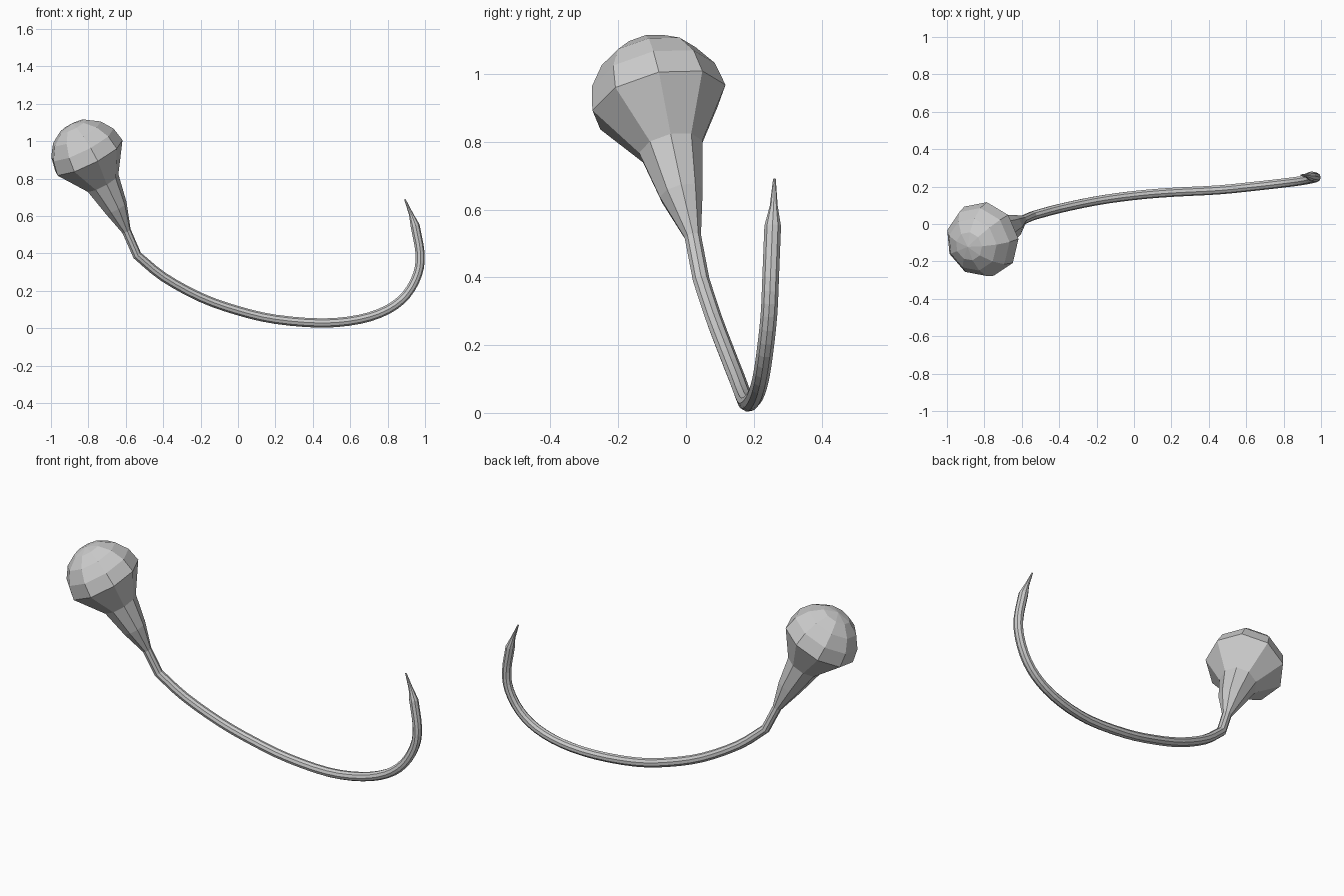
import bpy, bmesh, math
from mathutils import Vector

if "Cube" in bpy.data.objects:
    bpy.data.objects.remove(bpy.data.objects["Cube"])

SIDES = 9
CENTRE = Vector((-0.80, -0.08, 0.915))
AXIS = Vector((-0.437, -0.208, 0.875)).normalized()
R = 0.204

# neck stations below the head: position, radius
neck = [((-0.725, -0.045, 0.778), 0.097), ((-0.655, -0.014, 0.645), 0.066),
        ((-0.597, 0.02, 0.52), 0.025)]
# tail centre line
tail = [(-0.54, 0.045, 0.39), (-0.4, 0.083, 0.275), (-0.2, 0.125, 0.165),
        (0, 0.153, 0.094), (0.2, 0.17, 0.048), (0.45, 0.183, 0.028),
        (0.65, 0.203, 0.048), (0.8, 0.22, 0.1), (0.9, 0.233, 0.18),
        (0.96, 0.245, 0.29), (0.973, 0.25, 0.4), (0.946, 0.256, 0.55)]
# thinning tip
tip = [((0.925, 0.259, 0.61), 0.012), ((0.892, 0.261, 0.69), 0.004)]


def smooth_path(pts, n=3):
    """Catmull-Rom points through a path."""
    p = [Vector(q) for q in pts]
    p = [2 * p[0] - p[1]] + p + [2 * p[-1] - p[-2]]
    out = []
    for a, b, c, d in zip(p, p[1:], p[2:], p[3:]):
        for i in range(n):
            t = i / n
            out.append(0.5 * (2 * b + (c - a) * t + (2 * a - 5 * b + 4 * c - d) * t * t
                              + (3 * b - a - 3 * c + d) * t ** 3))
    return out + [p[-2]]


# rounded head cap, from near the pole down to the widest ring
stations = []
for k in (3, 2, 1, 0):
    a = math.radians(22.5 * k)
    stations.append((CENTRE + AXIS * R * math.sin(a), R * math.cos(a)))
stations += [(Vector(p), r) for p, r in neck]
stations += [(p, 0.025) for p in smooth_path(tail)]
stations += [(Vector(p), r) for p, r in tip]

# sweep rings along the whole body without twisting
bm = bmesh.new()
tangent = -AXIS
side = Vector((0.18, 0, 0.09))
side = (side - AXIS * side.dot(AXIS)).normalized()
rings = []
for i, (p, r) in enumerate(stations):
    if i > 3:
        nxt = stations[min(i + 1, len(stations) - 1)][0]
        t = ((p - stations[i - 1][0]).normalized() + (nxt - p).normalized()).normalized()
        side = tangent.rotation_difference(t) @ side
        tangent = t
    other = tangent.cross(side)
    rings.append([bm.verts.new(p + r * (side * math.cos(2 * math.pi * j / SIDES)
                                        + other * math.sin(2 * math.pi * j / SIDES)))
                  for j in range(SIDES)])
for a, b in zip(rings, rings[1:]):
    for j in range(SIDES):
        k = (j + 1) % SIDES
        bm.faces.new((a[j], a[k], b[k], b[j]))

# close the pole and the tip
pole = bm.verts.new(CENTRE + AXIS * R)
for j in range(SIDES):
    bm.faces.new((pole, rings[0][(j + 1) % SIDES], rings[0][j]))
bm.faces.new(rings[-1])
bmesh.ops.recalc_face_normals(bm, faces=bm.faces)

mesh = bpy.data.meshes.new("head_and_tail")
bm.to_mesh(mesh)
bm.free()
obj = bpy.data.objects.new("head_and_tail", mesh)
bpy.context.collection.objects.link(obj)
